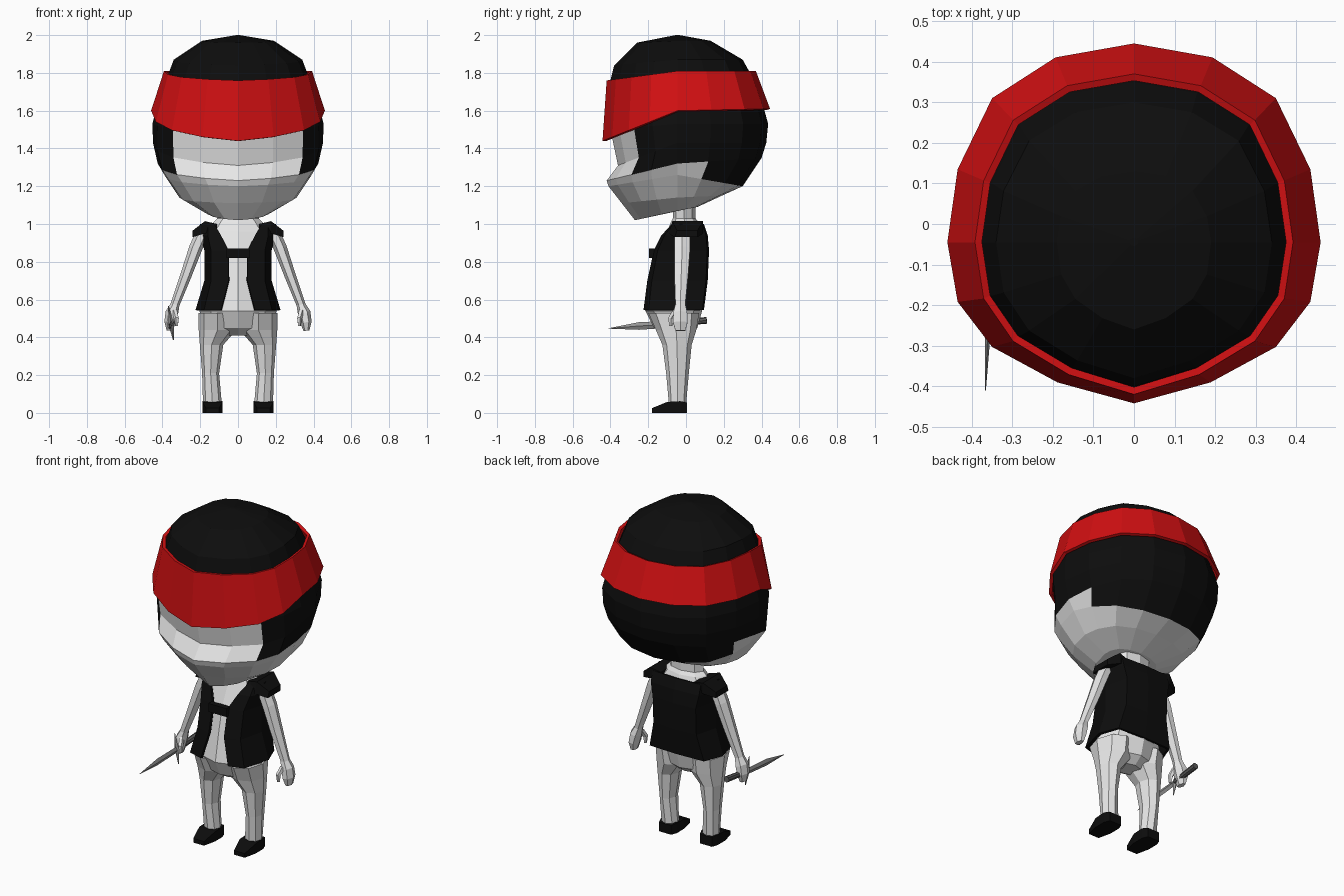
import bpy, bmesh, math
from mathutils import Vector

if "Cube" in bpy.data.objects:
    bpy.data.objects.remove(bpy.data.objects["Cube"])


def material(name, r, g, b):
    m = bpy.data.materials.new(name)
    m.use_nodes = True
    m.diffuse_color = (r, g, b, 1)
    m.node_tree.nodes["Principled BSDF"].inputs["Base Color"].default_value = (r, g, b, 1)
    return m


SKIN = material("pale skin", .8, .8, .8)
BLACK = material("black cloth", .004, .004, .004)
RED = material("red band", .64, .005, .006)
STEEL = material("steel", .3, .3, .3)
GRIP = material("dark grip", .1, .1, .1)


def loft(name, rings, mats, pick=None, closed=True, caps=True, thickness=0):
    """Skin a list of equal rings; pick(level, column) gives the material index."""
    bm = bmesh.new()
    rows = [[bm.verts.new(p) for p in ring] for ring in rings]
    n = len(rows[0])
    for level, (a, b) in enumerate(zip(rows, rows[1:])):
        for c in range(n if closed else n - 1):
            d = (c + 1) % n
            face = bm.faces.new((a[c], a[d], b[d], b[c]))
            face.material_index = pick(level, c) if pick else 0
    if caps:
        bm.faces.new(rows[0]).material_index = pick(0, 0) if pick else 0
        bm.faces.new(rows[-1])
    bmesh.ops.recalc_face_normals(bm, faces=bm.faces)
    mesh = bpy.data.meshes.new(name)
    bm.to_mesh(mesh)
    bm.free()
    for m in mats:
        mesh.materials.append(m)
    obj = bpy.data.objects.new(name, mesh)
    bpy.context.collection.objects.link(obj)
    if thickness:
        mod = obj.modifiers.new("Thickness", "SOLIDIFY")
        mod.thickness = thickness
        mod.offset = -1
    return obj


def oval(cx, rx, yf, yb, z, n=8, turn=0.0):
    """Horizontal ring between yf and yb."""
    angles = [math.tau * (i + turn) / n for i in range(n)]
    return [(cx + rx * math.sin(a), (yf + yb) / 2 + (yb - yf) / 2 * math.cos(a), z)
            for a in angles]


def tube(path, radii, n=6):
    """Rings across a path; radii are (side, depth) pairs."""
    rings = []
    for i, p in enumerate(path):
        t = (Vector(path[min(i + 1, len(path) - 1)]) - Vector(path[max(i - 1, 0)])).normalized()
        u = t.cross(Vector((0, 1, 0)) if abs(t.y) < .7 else Vector((0, 0, 1))).normalized()
        v = t.cross(u)
        su, sv = radii[i]
        rings.append([Vector(p) + u * su * math.cos(math.tau * k / n)
                      + v * sv * math.sin(math.tau * k / n) for k in range(n)])
    return rings


def mirror(rings):
    return [[(-p[0], p[1], p[2]) for p in ring] for ring in rings]


# Head plan: half outline from back to front, then mirrored
HALF = [(0, 1), (.42, .93), (.76, .725), (.945, .367), (1, 0),
        (.945, -.37), (.76, -.65), (.41, -.87), (0, -1)]
PLAN = HALF + [(-x, y) for x, y in HALF[-2:0:-1]]
MID = -.045


def head_ring(w, yf, yb, zf, zm, zb):
    ring = []
    for x, t in PLAN:
        reach, z = (yb - MID, zb) if t > 0 else (MID - yf, zf)
        ring.append((w * x, MID + t * reach, zm + abs(t) * (z - zm)))
    return ring


def head_colour(level, column):
    half = min(column, 15 - column)
    limit = 9 if level < 5 else 6 if level < 7 else 3 if level == 7 else 0
    return 1 if half < limit else 0


loft("head_with_hair", [
    head_ring(.01, -.055, -.035, 2, 2, 2),
    head_ring(.19, -.26, .13, 1.96, 1.97, 1.97),
    head_ring(.34, -.38, .3, 1.84, 1.87, 1.87),
    head_ring(.37, -.4, .35, 1.76, 1.79, 1.78),
    head_ring(.43, -.42, .41, 1.58, 1.62, 1.62),
    head_ring(.453, -.4, .435, 1.5, 1.53, 1.53),
    head_ring(.45, -.36, .425, 1.31, 1.43, 1.43),
    head_ring(.425, -.42, .4, 1.23, 1.32, 1.35),
    head_ring(.39, -.41, .3, 1.2, 1.26, 1.2),
    head_ring(.31, -.34, .19, 1.11, 1.14, 1.15),
    head_ring(.17, -.27, .06, 1.02, 1.07, 1.09),
], [SKIN, BLACK], head_colour)

# Headband
loft("headband", [
    head_ring(.392, -.42, .37, 1.76, 1.81, 1.81),
    head_ring(.46, -.442, .445, 1.44, 1.6, 1.61),
], [RED], caps=False, thickness=.018)

# Torso and neck
loft("torso", [
    oval(0, .08, -.1, .01, .41),
    oval(0, .17, -.17, .06, .45),
    oval(0, .205, -.215, .085, .54),
    oval(0, .155, -.185, .095, .7),
    oval(0, .155, -.15, .1, .85),
    oval(0, .17, -.1, .085, .96),
    oval(0, .13, -.08, .065, 1.01),
    oval(0, .11, -.07, .05, 1.03),
    oval(0, .11, -.07, .05, 1.12),
], [SKIN])


# Open vest
def vest_ring(z, inner, outer, yf, yb):
    half = [(inner, yf), (outer * .8, yf * .88), (outer, -.03), (outer * .8, yb * .92), (0, yb)]
    return [(x, y, z) for x, y in half] + [(-x, y, z) for x, y in half[-2::-1]]


loft("vest", [
    vest_ring(.545, .09, .225, -.225, .095),
    vest_ring(.7, .05, .178, -.205, .115),
    vest_ring(.86, .05, .178, -.17, .122),
    vest_ring(.94, .09, .2, -.13, .115),
    vest_ring(1, .125, .2, -.075, .095),
], [BLACK], closed=False, caps=False, thickness=.015)
loft("vest_clasp", [[(x, y, z) for x, y in ((-.06, -.16), (.06, -.16), (.06, -.195), (-.06, -.195))]
                    for z in (.82, .87)], [BLACK])

for name, flip in (("left", False), ("right", True)):
    side = mirror if flip else list

    # Shoulder cap of the vest
    loft(name + "_shoulder_cap", side([
        [(x, y, z) for y, z in ((-d, low), (-d * .8, top), (d, top), (d, low))]
        for x, d, low, top in ((.11, .08, .98, 1.0), (.175, .09, .95, 1.015), (.24, .06, .93, .965))
    ]), [BLACK])

    # Arm
    loft(name + "_arm", side(tube(
        [(.185, -.02, .96), (.225, -.02, .87), (.275, -.025, .73), (.335, -.03, .57)],
        [(.035, .045), (.035, .048), (.03, .042), (.024, .03)])), [SKIN])

    # Hand and thumb
    loft(name + "_hand", side(tube(
        [(.33, -.03, .58), (.35, -.03, .53), (.36, -.03, .48), (.362, -.03, .435)],
        [(.022, .028), (.034, .042), (.03, .045), (.016, .03)])), [SKIN])
    loft(name + "_thumb", side(tube(
        [(.335, -.055, .54), (.325, -.08, .5), (.325, -.08, .46)],
        [(.015, .015), (.014, .016), (.008, .009)], 5)), [SKIN])

    # Leg
    loft(name + "_leg", side([
        oval(.11, .1, -.2, .07, .53),
        oval(.108, .1, -.16, .055, .44),
        oval(.14, .062, -.125, .03, .36),
        oval(.145, .045, -.105, .015, .21),
        oval(.135, .05, -.09, 0, .04),
    ]), [SKIN])

    # Shoe, from heel to toe
    loft(name + "_shoe", side([
        [(.135 + s * w, y, z) for s, z in ((-1, 0), (1, 0), (1, top), (-1, top))]
        for y, w, top in ((.005, .04, .055), (-.03, .053, .062), (-.1, .053, .058), (-.18, .035, .025))
    ]), [BLACK])

# Dagger in the right hand
loft("dagger_grip", tube([(-.345, .11, .49), (-.352, -.07, .472)],
                         [(.018, .018), (.015, .015)], 8), [GRIP])
loft("dagger_guard", tube([(-.342, -.075, .385), (-.354, -.075, .47), (-.368, -.075, .565)],
                          [(.002, .002), (.014, .014), (.002, .002)], 4), [STEEL])
loft("dagger_blade", tube([(-.353, -.07, .47), (-.36, -.25, .46), (-.366, -.41, .447)],
                          [(.008, .018), (.008, .02), (.001, .001)], 4), [STEEL])
